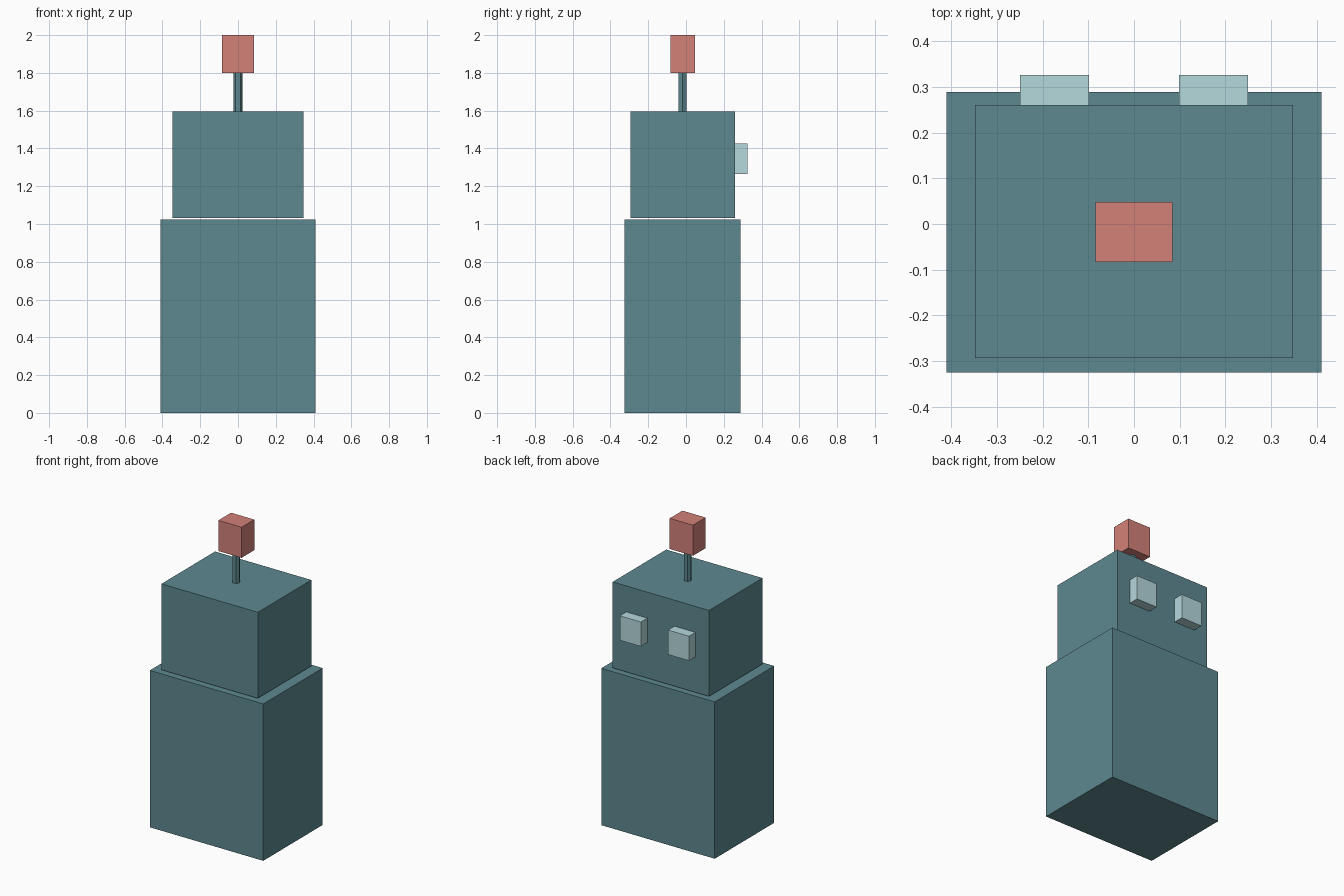
import bpy
import bmesh
from mathutils import Matrix, Vector

if "Cube" in bpy.data.objects:
    bpy.data.objects.remove(bpy.data.objects["Cube"])


def material(name, rgb):
    m = bpy.data.materials.new(name)
    m.diffuse_color = (*rgb, 1.0)
    m.use_nodes = True
    m.node_tree.nodes["Principled BSDF"].inputs["Base Color"].default_value = m.diffuse_color
    return m


TEAL = material("teal", (0.11, 0.25, 0.28))
RED = material("red", (0.65, 0.22, 0.19))
PALE = material("pale_blue", (0.46, 0.69, 0.72))


def finish(name, bm, mat):
    mesh = bpy.data.meshes.new(name)
    bm.to_mesh(mesh)
    bm.free()
    mesh.materials.append(mat)
    obj = bpy.data.objects.new(name, mesh)
    bpy.context.collection.objects.link(obj)
    return obj


def box(name, low, high, mat):
    low, high = Vector(low), Vector(high)
    bm = bmesh.new()
    bmesh.ops.create_cube(bm, size=1.0, matrix=Matrix.Translation((low + high) / 2)
                          @ Matrix.Diagonal((*(high - low), 1.0)))
    return finish(name, bm, mat)


# Body and head, separated by a hairline seam
box("body", (-0.41, -0.325, 0.0), (0.41, 0.289, 1.025), TEAL)
box("head", (-0.348, -0.293, 1.033), (0.348, 0.26, 1.595), TEAL)

# Eyes on the rear-facing side of the head
for side, label in ((-1, "left"), (1, "right")):
    x = side * 0.174
    box(f"{label}_eye", (x - 0.076, 0.26, 1.265), (x + 0.076, 0.326, 1.425), PALE)

# Six-sided antenna rod with a block on its tip
bm = bmesh.new()
bmesh.ops.create_cone(bm, cap_ends=True, segments=6, radius1=0.024, radius2=0.024,
                      depth=0.205,
                      matrix=Matrix.Translation((0, -0.018, 1.6975))
                      @ Matrix.Rotation(1.5707963, 4, 'Z'))
finish("antenna_rod", bm, TEAL)
box("antenna_tip", (-0.084, -0.083, 1.8), (0.084, 0.048, 2.0), RED)
